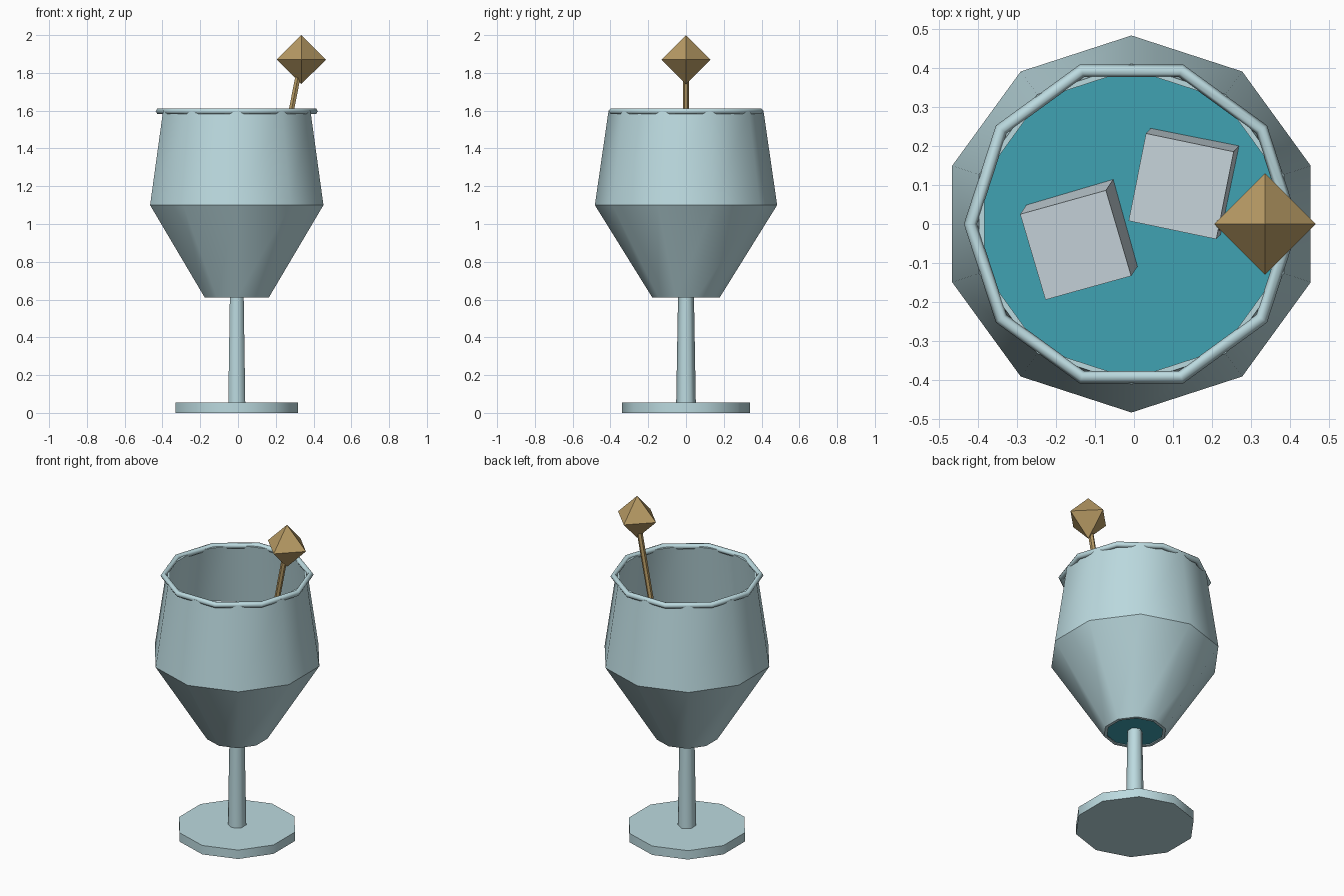
import bpy, bmesh
from math import sin, cos, pi, radians
from mathutils import Vector, Quaternion

if "Cube" in bpy.data.objects:
    bpy.data.objects.remove(bpy.data.objects["Cube"])

CX = -0.0065  # glass axis


def material(name, rgb):
    m = bpy.data.materials.new(name)
    m.diffuse_color = (*rgb, 1)
    m.use_nodes = True
    m.node_tree.nodes["Principled BSDF"].inputs["Base Color"].default_value = m.diffuse_color
    return m


GLASS = material("glass", (0.50, 0.70, 0.74))
DRINK = material("drink", (0.05, 0.36, 0.45))
ICE = material("ice", (0.62, 0.72, 0.77))
GOLD = material("gold", (0.48, 0.33, 0.13))


def finish(obj, name, mat, angle=None):
    obj.name = name
    obj.data.materials.append(mat)
    if angle:
        bpy.ops.object.select_all(action='DESELECT')
        obj.select_set(True)
        bpy.context.view_layer.objects.active = obj
        bpy.ops.object.shade_smooth_by_angle(angle=radians(angle))
    return obj


def lathe(name, profile, sides, mat, loc=(CX, 0, 0), angle=None):
    """Spin (radius, z) points into a low-poly solid, first corner on +y."""
    bm = bmesh.new()
    rings = []
    for r, z in profile:
        if r == 0:
            rings.append([bm.verts.new((0, 0, z))] * sides)
        else:
            rings.append([bm.verts.new((r * sin(-2 * pi * i / sides), r * cos(2 * pi * i / sides), z))
                          for i in range(sides)])
    for a, b in zip(rings, rings[1:]):
        for i in range(sides):
            j = (i + 1) % sides
            bm.faces.new(list(dict.fromkeys((a[i], a[j], b[j], b[i]))))
    bmesh.ops.recalc_face_normals(bm, faces=bm.faces)
    me = bpy.data.meshes.new(name)
    bm.to_mesh(me)
    bm.free()
    obj = bpy.data.objects.new(name, me)
    bpy.context.collection.objects.link(obj)
    obj.location = loc
    return finish(obj, name, mat, angle)


# foot and stem
lathe("foot", [(0, 0), (0.34, 0), (0.34, 0.055), (0, 0.055)], 10, GLASS, angle=37)
lathe("stem", [(0, 0.05), (0.052, 0.05), (0.042, 0.63), (0, 0.63)], 6, GLASS, angle=62)

# open bowl: outer wall up, inner wall down, closed at the bottom rim
lathe("bowl", [(0.178, 0.61), (0.4825, 1.1), (0.41, 1.6), (0.396, 1.6),
               (0.467, 1.1), (0.16, 0.61), (0.178, 0.61)], 10, GLASS, angle=37)

# rim
bpy.ops.mesh.primitive_torus_add(major_segments=10, minor_segments=6, major_radius=0.412,
                                 minor_radius=0.017, location=(CX, 0, 1.597))
finish(bpy.context.object, "rim", GLASS, 62)

# drink
lathe("drink", [(0, 0.618), (0.163, 0.618), (0.464, 1.1), (0.45, 1.2), (0, 1.2)], 10, DRINK)

# tilted ice cubes
for n, (loc, turn, normal) in enumerate([
        ((-0.138, -0.037, 1.245), 16, (-0.10, -0.15, 1)),
        ((0.132, 0.109, 1.20), -11.5, (-0.10, -0.11, 1))], 1):
    bpy.ops.mesh.primitive_cube_add(size=0.23, location=loc)
    cube = bpy.context.object
    tilt = Vector((0, 0, 1)).rotation_difference(Vector(normal).normalized())
    cube.rotation_euler = (tilt @ Quaternion((0, 0, 1), radians(turn))).to_euler()
    finish(cube, f"ice_cube_{n}", ICE)

# stirrer with faceted knob
top, bottom = Vector((0.335, 0, 1.87)), Vector((0.155, 0, 0.95))
axis = top - bottom
stick = lathe("stirrer_stick", [(0, 0), (0.016, 0), (0.016, axis.length), (0, axis.length)], 6, GOLD, loc=bottom)
stick.rotation_euler = Vector((0, 0, 1)).rotation_difference(axis.normalized()).to_euler()
lathe("stirrer_knob", [(0, -0.13), (0.13, 0), (0, 0.13)], 4, GOLD, loc=top)
